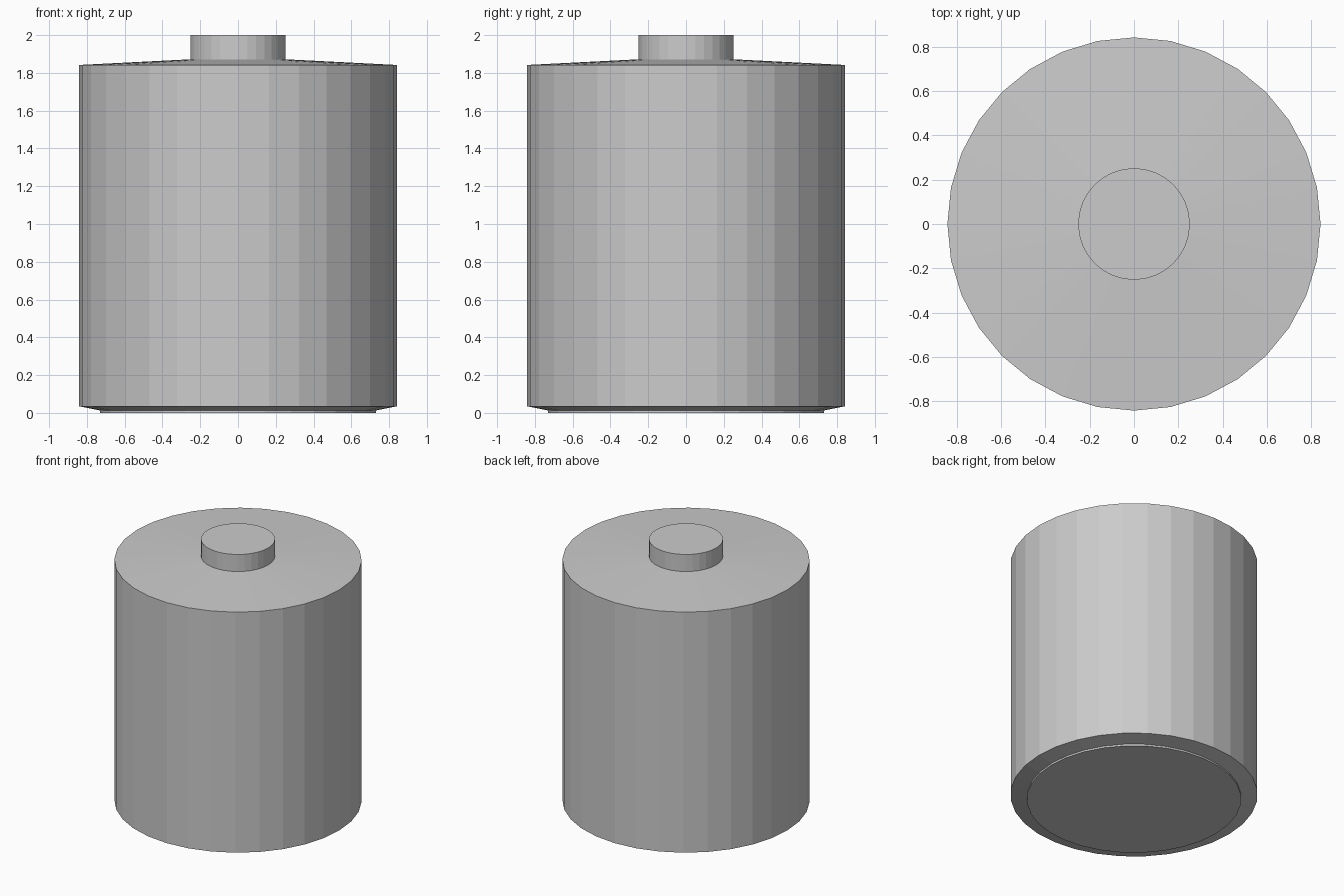
import bpy
import bmesh
from math import cos, sin, pi

if "Cube" in bpy.data.objects:
    bpy.data.objects.remove(bpy.data.objects["Cube"])

SIDES = 32


def lathe(name, profile):
    """Revolve a (radius, z) profile, bottom to top, and cap both ends."""
    bm = bmesh.new()
    rings = [[bm.verts.new((r * cos(2 * pi * i / SIDES), r * sin(2 * pi * i / SIDES), z))
              for i in range(SIDES)] for r, z in profile]
    for low, high in zip(rings, rings[1:]):
        for i in range(SIDES):
            j = (i + 1) % SIDES
            bm.faces.new((low[i], low[j], high[j], high[i]))
    bm.faces.new(rings[0][::-1])
    bm.faces.new(rings[-1])
    mesh = bpy.data.meshes.new(name)
    bm.to_mesh(mesh)
    bm.free()
    obj = bpy.data.objects.new(name, mesh)
    bpy.context.collection.objects.link(obj)
    return obj


# Battery: stepped base plate, bevelled underside, casing, sloped top, terminal
lathe("battery_cell", [
    (0.73, 0.0), (0.73, 0.013),
    (0.842, 0.035), (0.842, 1.842),
    (0.252, 1.872), (0.252, 2.0),
])
